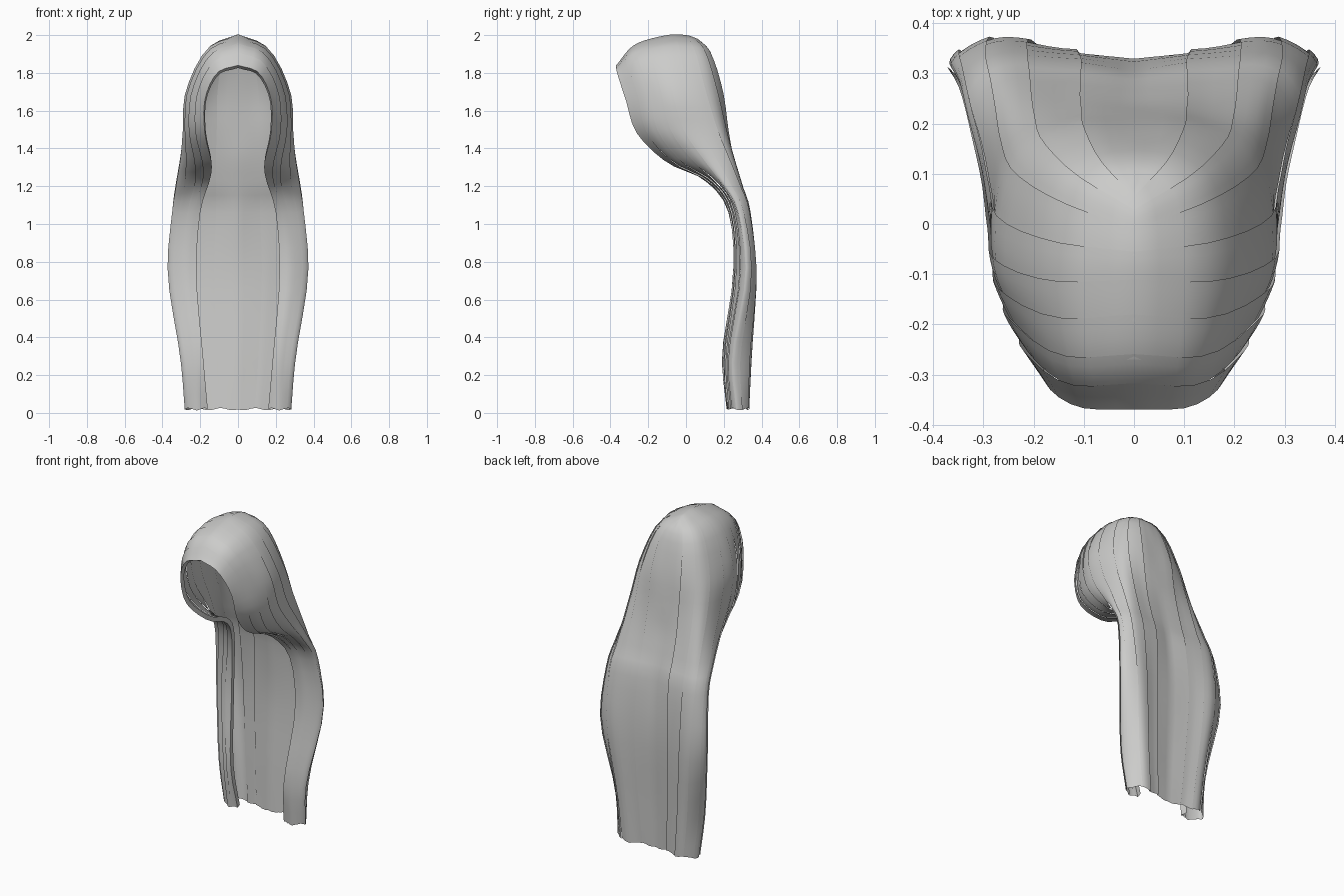
import bpy, bmesh, math
from mathutils import Vector

if "Cube" in bpy.data.objects:
    bpy.data.objects.remove(bpy.data.objects["Cube"])

# Guide strands for one half, parting to hem, ordered from face rim to centre back
rim = [(0, -.37, 1.84), (.11, -.365, 1.80), (.175, -.32, 1.66), (.175, -.26, 1.48), (.14, -.1, 1.325),
       (.15, .1, 1.23), (.2, .225, 1.06), (.22, .25, .73), (.185, .19, .3), (.16, .225, .02)]
front_side = [(0, -.27, 1.95), (.14, -.27, 1.89), (.235, -.2, 1.7), (.25, -.16, 1.5), (.22, -.03, 1.335),
              (.22, .15, 1.22), (.26, .245, 1.06), (.29, .265, .73), (.24, .21, .3), (.22, .225, .02)]
side = [(0, -.1, 2.0), (.16, -.1, 1.925), (.27, -.06, 1.7), (.285, 0, 1.5), (.3, .1, 1.35),
        (.325, .2, 1.21), (.345, .28, 1.06), (.365, .32, .73), (.3, .25, .3), (.275, .27, .02)]
back_corner = [(0, 0, 2.0), (.14, .06, 1.92), (.225, .12, 1.7), (.25, .18, 1.5), (.26, .235, 1.35),
               (.27, .29, 1.2), (.28, .335, 1.06), (.27, .37, .73), (.23, .34, .3), (.2, .33, .02)]
mid_back = [(0, .05, 1.985), (.08, .12, 1.91), (.12, .185, 1.7), (.125, .215, 1.5), (.13, .245, 1.35),
            (.13, .285, 1.2), (.13, .325, 1.06), (.14, .345, .73), (.12, .325, .3), (.1, .31, .02)]
centre_back = [(0, .07, 1.975), (0, .135, 1.9), (0, .19, 1.7), (0, .22, 1.5), (0, .24, 1.35),
               (0, .275, 1.2), (0, .305, 1.06), (0, .33, .73), (0, .31, .3), (0, .3, .02)]
GUIDES = [[Vector(p) for p in g] for g in (rim, front_side, side, back_corner, mid_back, centre_back)]
ROWS = 30

hair = bpy.data.materials.new("grey hair")
hair.diffuse_color = (.6, .6, .59, 1)
hair.use_nodes = True
hair.node_tree.nodes["Principled BSDF"].inputs["Base Color"].default_value = hair.diffuse_color


def spline(pts, t):
    """Smooth curve through pts, t from 0 to 1."""
    n = len(pts) - 1
    f = min(max(t, 0), 1) * n
    i = min(int(f), n - 1)
    f -= i
    b, c = pts[i], pts[i + 1]
    a = pts[i - 1] if i else b * 2 - c
    d = pts[i + 2] if i + 2 <= n else c * 2 - b
    return .5 * (2 * b + (c - a) * f + (2 * a - 5 * b + 4 * c - d) * f ** 2 + (3 * b - a - 3 * c + d) * f ** 3)


def surface(u, v):
    p = spline([spline(g, v) for g in GUIDES], u)
    p.x = max(p.x, 0)
    return p


def normal(u, v):
    """Outward direction of the hair surface."""
    v = min(max(v, .03), .97)
    u0, u1 = max(u - .02, 0), min(u + .02, 1)
    du = surface(u1, v) - surface(u0, v)
    dv = surface(u, v + .02) - surface(u, v - .02)
    return dv.cross(du).normalized()


def ribbon(name, point, cols):
    """Strip of quads from point(column, row fraction), mirrored to the other half."""
    bm = bmesh.new()
    grid = [[bm.verts.new(point(c, r / ROWS)) for c in cols] for r in range(ROWS + 1)]
    for a, b in zip(grid, grid[1:]):
        for i in range(len(cols) - 1):
            bm.faces.new((a[i], b[i], b[i + 1], a[i + 1]))
    me = bpy.data.meshes.new(name)
    bm.to_mesh(me)
    bm.free()
    me.materials.append(hair)
    ob = bpy.data.objects.new(name, me)
    bpy.context.collection.objects.link(ob)
    m = ob.modifiers.new("mirror", 'MIRROR')
    m.merge_threshold = .002
    for p in me.polygons:
        p.use_smooth = True
    return ob


# Overlapping locks, each one lifted slightly over the next
EDGES = [0, .1, .2, .29, .37, .46, .56, .68, .82, 1]
for k, (a, b) in enumerate(zip(EDGES, EDGES[1:])):
    end = min(b + .015, 1)

    def lock(f, v, a=a, end=end, last=(b == 1)):
        u = a + (end - a) * f
        lift = 0 if last else .007 * f * min(1, v * 6)
        p = surface(u, v) + normal(u, v) * lift
        if v == 0:
            p.x = 0
        if v == 1:
            p.z += .006 * math.sin(u * 25)
        return p

    ribbon(f"hair_lock_{k + 1}", lock, [0, .25, .5, .75, 1])


# Edge of the hair rolled inward around the face and down the front
def lip(f, v):
    p = surface(0, v)
    n = normal(0, v)
    q = p - n * .022 * f + Vector((.012 * f * min(1, v * 5), .015 * f, 0))
    if v == 0:
        q.x = 0
    return q


ribbon("face_rim", lip, [1, .5, 0])
